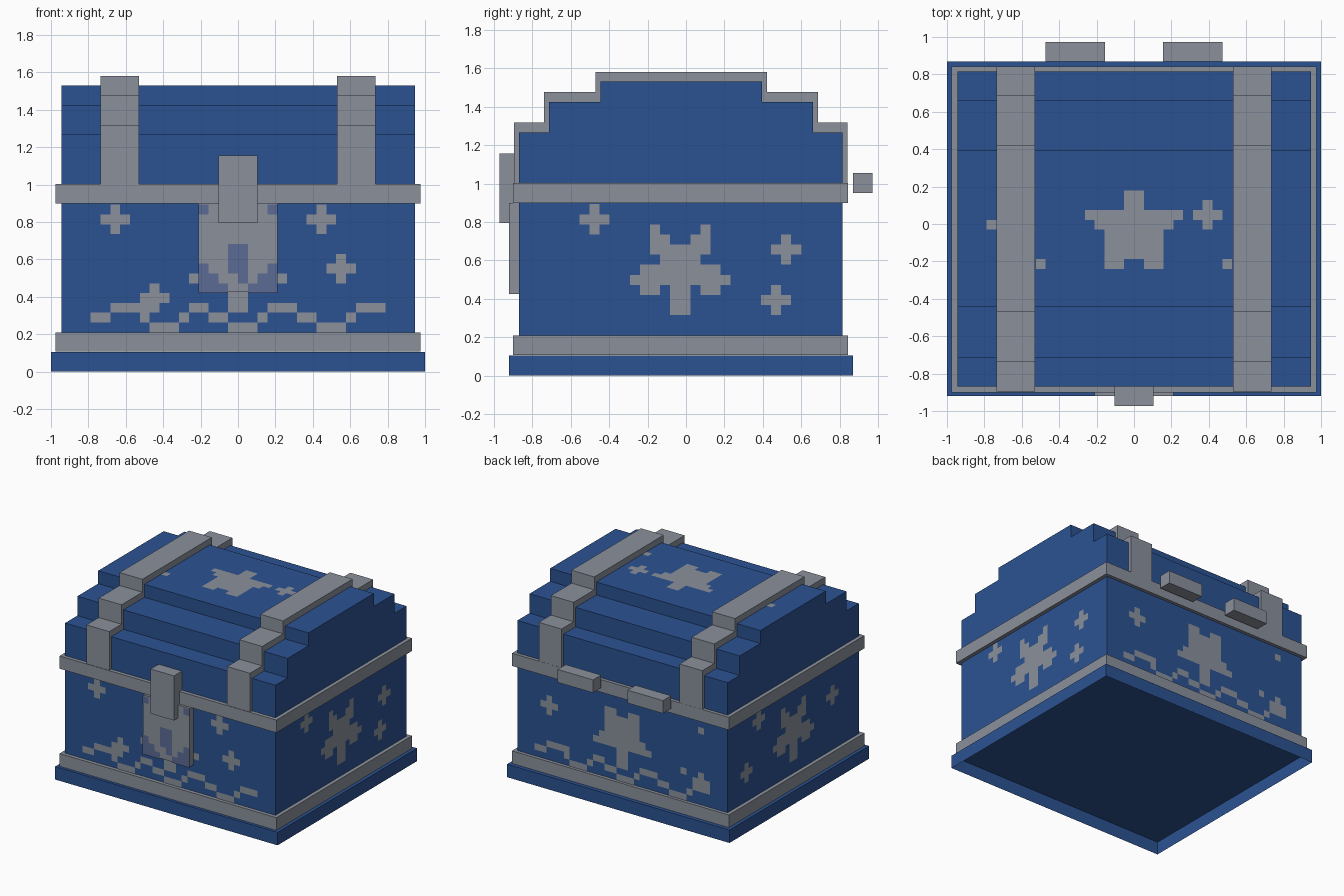
import bpy, bmesh
from mathutils import Vector

cube = bpy.data.objects.get("Cube")
if cube:
    bpy.data.objects.remove(cube, do_unlink=True)


def material(name, rgb):
    mat = bpy.data.materials.new(name)
    mat.use_nodes = True
    mat.diffuse_color = (*rgb, 1)
    mat.node_tree.nodes["Principled BSDF"].inputs["Base Color"].default_value = (*rgb, 1)
    return mat


BLUE = material("chest blue", (0.024, 0.084, 0.285))
GREY = material("trim grey", (0.255, 0.28, 0.33))
DUSK = material("lock shade blue", (0.105, 0.145, 0.3))


def finish(name, bm, mat):
    bmesh.ops.recalc_face_normals(bm, faces=bm.faces)
    mesh = bpy.data.meshes.new(name)
    bm.to_mesh(mesh)
    bm.free()
    mesh.materials.append(mat)
    obj = bpy.data.objects.new(name, mesh)
    bpy.context.collection.objects.link(obj)
    return obj


def box(name, mat, x, y, z, open_bottom=False):
    """Box from (min, max) ranges."""
    bm = bmesh.new()
    bmesh.ops.create_cube(bm, size=1)
    for v in bm.verts:
        v.co = [r[0] if c < 0 else r[1] for c, r in zip(v.co, (x, y, z))]
    if open_bottom:
        low = [f for f in bm.faces if all(v.co.z < z[0] + 0.001 for v in f.verts)]
        bmesh.ops.delete(bm, geom=low, context='FACES_ONLY')
    return finish(name, bm, mat)


def stepped_arch(name, mat, x, steps, bottom):
    """Stair-stepped profile (y min, y max, top), extruded along x."""
    front, back, z = [], [], bottom
    for y0, y1, top in steps:
        front += [(y0, z), (y0, top)]
        back += [(y1, z), (y1, top)]
        z = top
    bm = bmesh.new()
    face = bm.faces.new([bm.verts.new((x[0], y, h)) for y, h in front + back[::-1]])
    out = bmesh.ops.extrude_face_region(bm, geom=[face])
    moved = [v for v in out["geom"] if isinstance(v, bmesh.types.BMVert)]
    bmesh.ops.translate(bm, verts=moved, vec=(x[1] - x[0], 0, 0))
    return finish(name, bm, mat)


# Painted pixel shapes: a cell grid laid on one flat side
CELL = 0.0525


def stamp(rows, col, low):
    """Cells of a drawn shape whose bottom left cell is (col, low)."""
    return {(col + i, low + j) for j, row in enumerate(reversed(rows))
            for i, ch in enumerate(row) if ch == "#"}


def cross(col, row):
    return stamp([" # ", "###", " # "], col - 1, row - 1)


def paint(name, mat, cells, origin, u, v):
    origin, u, v = Vector(origin), Vector(u), Vector(v)
    n = u.cross(v)
    bm = bmesh.new()
    corners = {}

    def corner(i, j):
        if (i, j) not in corners:
            corners[i, j] = bm.verts.new(origin + (u * i + v * j) * CELL + n * 0.004)
        return corners[i, j]

    for i, j in sorted(cells):
        bm.faces.new([corner(i, j), corner(i + 1, j), corner(i + 1, j + 1), corner(i, j + 1)])
    mesh = bpy.data.meshes.new(name)
    bm.to_mesh(mesh)
    bm.free()
    mesh.materials.append(mat)
    obj = bpy.data.objects.new(name, mesh)
    bpy.context.collection.objects.link(obj)


STAR = ["    ##    ",
        "    ##    ",
        "##########",
        " ######## ",
        "  ######  ",
        "  ######  ",
        "  ######  ",
        "  ##  ##  "]
SIDE_STAR = ["  #    #  ",
             "  ##  ##  ",
             "  ######  ",
             "   ####   ",
             " ######## ",
             "##########",
             " ## ## ## ",
             "    ##    ",
             "    ##    "]
VINE = ["  ####    ##      ###      ###",
        "##   #   #  ##   #   ##   #   ",
        "      ###     ###      ###    "]
LOCK_SHADE = ["#      #",
              "        ",
              "        ",
              "        ",
              "   ##   ",
              "   ##   ",
              "#  ##  #",
              "##  # ##",
              "###  ###"]

# Chest body, base and bands
X, Y0, Y1 = 0.945, -0.87, 0.815
box("base", BLUE, (-1, 1), (-0.92, 0.87), (0, 0.105), open_bottom=True)
box("body", BLUE, (-X, X), (Y0, Y1), (0.15, 0.95))
box("lower_band", GREY, (-0.975, 0.975), (-0.9, 0.842), (0.107, 0.21))
box("upper_band", GREY, (-0.975, 0.975), (-0.9, 0.842), (0.9, 1.003))

# Stepped lid with two straps following its profile
LID = [(Y0, Y1, 1.267), (-0.713, 0.66, 1.425), (-0.445, 0.395, 1.53)]
stepped_arch("lid", BLUE, (-X, X), LID, 0.95)
strap = [(a - 0.026, b + 0.026, top + 0.051) for a, b, top in LID]
for side, x in (("left", (0.53, 0.735)), ("right", (-0.735, -0.53))):
    stepped_arch(side + "_strap", GREY, x, strap, 0.98)

# Lock plate, clasp and hinges
box("lock_plate", GREY, (-0.21, 0.21), (-0.92, Y0), (0.425, 0.9))
box("clasp", GREY, (-0.105, 0.105), (-0.972, Y0), (0.795, 1.157))
for side, s in (("left", 1), ("right", -1)):
    box(side + "_hinge", GREY, sorted((s * 0.155, s * 0.473)), (0.868, 0.972), (0.95, 1.055))

# Painted ornaments
UP = (0, 0, 1)
wall_star = stamp(STAR[::-1], 13, 3) | stamp(["##"], 17, 2)
vine = stamp(VINE, 3, 0)
paint("front_ornament", GREY,
      wall_star | vine | cross(5, 11) | cross(26, 11) | cross(28, 6) | cross(9, 3),
      (-X, Y0, 0.21), (1, 0, 0), UP)
paint("back_ornament", GREY,
      wall_star | vine | cross(5, 8) | cross(31, 3) | {(31, 11), (28, 4)},
      (X, Y1, 0.21), (-1, 0, 0), UP)
side_star = stamp(SIDE_STAR, 11, 2)
paint("left_ornament", GREY, side_star | cross(7, 11) | cross(26, 8) | cross(25, 3),
      (X, Y0, 0.21), (0, 1, 0), UP)
paint("right_ornament", GREY, side_star | cross(7, 11) | cross(25, 8) | cross(4, 4),
      (-X, Y1, 0.21), (0, -1, 0), UP)
paint("top_ornament", GREY,
      stamp(STAR, 13, 12) | cross(25, 17) | {(3, 16), (8, 12), (27, 12)},
      (-X, Y0, 1.53), (1, 0, 0), (0, 1, 0))
paint("lock_ornament", DUSK, stamp(LOCK_SHADE, 14, 4), (-X, -0.92, 0.21), (1, 0, 0), UP)
